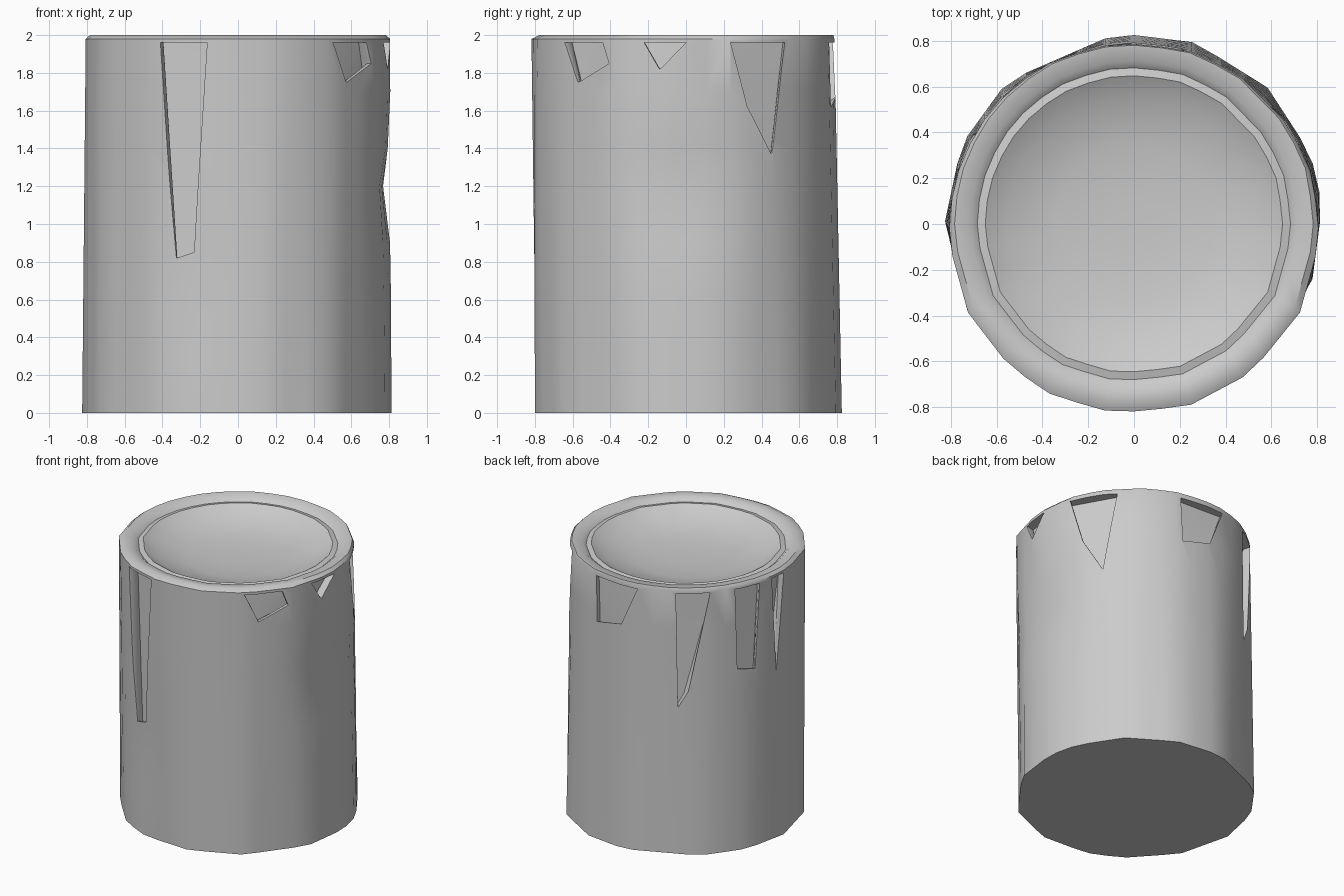
import bpy, bmesh
from math import cos, sin, radians, exp

if "Cube" in bpy.data.objects:
    bpy.data.objects.remove(bpy.data.objects["Cube"], do_unlink=True)

grey = bpy.data.materials.new("plain grey")
grey.use_nodes = True
grey.diffuse_color = (0.6, 0.6, 0.6, 1)
grey.node_tree.nodes["Principled BSDF"].inputs["Base Color"].default_value = (0.6, 0.6, 0.6, 1)


def polar(r, degrees, z):
    a = radians(degrees)
    return (r * cos(a), r * sin(a), z)


def make_object(name, bm):
    bmesh.ops.recalc_face_normals(bm, faces=bm.faces)
    mesh = bpy.data.meshes.new(name)
    bm.to_mesh(mesh)
    bm.free()
    mesh.materials.append(grey)
    obj = bpy.data.objects.new(name, mesh)
    bpy.context.collection.objects.link(obj)
    return obj


def polygon_radius(angle, corners):
    # Distance to the edge of an irregular polygon whose corners lie on a unit circle
    for a, b in zip(corners, corners[1:] + [corners[0] + 360]):
        for turn in (angle, angle + 360):
            if a <= turn <= b:
                half = radians(b - a) / 2
                return cos(half) / cos(radians(turn - (a + b) / 2))


def hollow(degrees, z, at_angle, at_z, width, height, depth):
    # Soft dent pressed into the wall
    off = (degrees - at_angle + 180) % 360 - 180
    return depth * exp(-(off / width) ** 2 - ((z - at_z) / height) ** 2)


# Log: the coarse foot outline blends into a rounder one at the rim
foot_corners = [5, 21, 45, 71, 95, 132, 156, 180, 208, 236, 254, 280, 307, 340]
rim_corners = [16, 33, 56, 74, 95, 114, 131, 148, 166, 184, 207, 228, 244, 264, 287, 309, 333, 356]
COLUMNS = 40
wall_heights = [0, 0.3, 0.6, 0.9, 1.2, 1.4, 1.7, 1.98]
rim_and_dish = [(0.79, 2.0), (0.72, 1.992), (0.69, 1.967), (0.655, 1.975), (0.56, 1.92),
                (0.35, 1.875), (0.12, 1.865)]


def wall_point(angle, z):
    t = z / 2
    r = 0.825 * (1 - t) * polygon_radius(angle, foot_corners)
    r += 0.813 * t * polygon_radius(angle, rim_corners)
    r -= hollow(angle, z, 0, 1.2, 20, 0.2, 0.04)
    r -= hollow(angle, z, 250, 0.7, 10, 0.3, 0.02)
    x, y, z = polar(r, angle, z)
    return (x, y + 0.012 - 0.03 * t, z)


angles = [360 * i / COLUMNS for i in range(COLUMNS)]
bm = bmesh.new()
rings = [[bm.verts.new(wall_point(a, z)) for a in angles] for z in wall_heights]
for radius, z in rim_and_dish:
    rings.append([bm.verts.new(polar(radius * polygon_radius(a, rim_corners), a, z))
                  for a in angles])
for low, high in zip(rings, rings[1:]):
    for i in range(COLUMNS):
        j = (i + 1) % COLUMNS
        bm.faces.new((low[i], low[j], high[j], high[i]))
bm.faces.new(rings[0])
bm.faces.new(rings[-1])
log = make_object("log", bm)

# Missing bark strips, as (angle, height) outlines under the rim, undercut behind the bark
TOP = 1.96
strips = [
    [(240, TOP), (246, 0.82), (253, 0.85), (258.5, TOP)],
    [(-52, TOP), (-45, 1.75), (-30, 1.85), (-33, TOP)],
    [(-16, TOP), (-10, 1.82), (0, TOP)],
    [(17, TOP), (24, 1.62), (34.5, 1.37), (41.5, TOP)],
    [(74, TOP), (75, 1.62), (91, 1.67), (100, TOP)],
    [(120, TOP), (121, 1.1), (126, 1.22), (137, TOP)],
    [(150, TOP), (151, 1.36), (161, 1.33), (164, TOP)],
    [(172, TOP), (175, 1.25), (181, TOP)],
]


def undercut(angle, z, middle):
    return angle + (2 if angle > middle else -2), z if z == TOP else z - 0.03


bm = bmesh.new()
for outline in strips:
    middle = (outline[0][0] + outline[-1][0]) / 2
    layers = []
    for r in (0.745, 0.79, 1.0):
        points = [undercut(a, z, middle) if r < 0.75 else (a, z) for a, z in outline]
        layers.append([bm.verts.new(polar(r, a, z)) for a, z in points])
    bm.faces.new(layers[0])
    bm.faces.new(layers[-1][::-1])
    for inner, outer in zip(layers, layers[1:]):
        for i in range(len(outline)):
            j = (i + 1) % len(outline)
            bm.faces.new((inner[j], inner[i], outer[i], outer[j]))
bmesh.ops.triangulate(bm, faces=bm.faces)
cutter = make_object("bark_cutter", bm)
cutter.hide_render = True

# Cut the strips, then smooth everything but the sharp edges
cut = log.modifiers.new("bark gaps", "BOOLEAN")
cut.operation = "DIFFERENCE"
cut.solver = "EXACT"
cut.object = cutter
bpy.ops.object.select_all(action="DESELECT")
log.select_set(True)
bpy.context.view_layer.objects.active = log
bpy.ops.object.modifier_apply(modifier=cut.name)
bpy.data.objects.remove(cutter, do_unlink=True)
bpy.ops.object.shade_smooth_by_angle(angle=radians(40))
